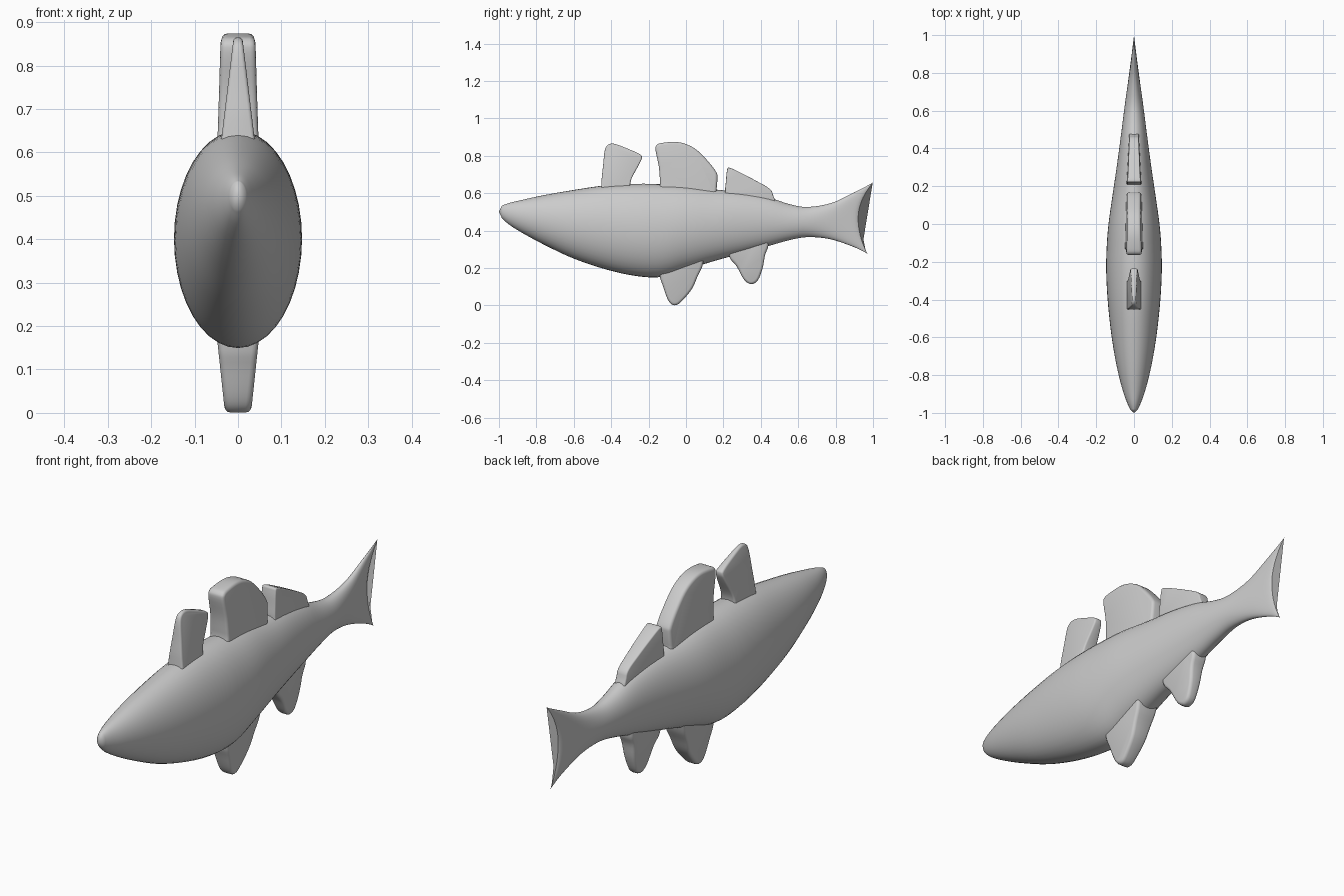
import bpy, bmesh, math
from mathutils import Vector

if "Cube" in bpy.data.objects:
    bpy.data.objects.remove(bpy.data.objects["Cube"])


def spline(pts, steps, closed=False):
    """Catmull-Rom samples through tuples of any length."""
    n, out = len(pts), []
    get = (lambda i: pts[i % n]) if closed else (lambda i: pts[max(0, min(n - 1, i))])
    for i in range(n if closed else n - 1):
        a, b, c, d = (get(i + k) for k in (-1, 0, 1, 2))
        for s in range(steps):
            t = s / steps
            out.append(tuple(
                0.5 * (2 * q + (r - p) * t + (2 * p - 5 * q + 4 * r - u) * t * t
                       + (3 * q - p - 3 * r + u) * t ** 3)
                for p, q, r, u in zip(a, b, c, d)))
    if not closed:
        out.append(pts[-1])
    return out


def finish(bm, name, angle):
    bmesh.ops.recalc_face_normals(bm, faces=bm.faces)
    me = bpy.data.meshes.new(name)
    bm.to_mesh(me)
    bm.free()
    ob = bpy.data.objects.new(name, me)
    bpy.context.collection.objects.link(ob)
    bpy.ops.object.select_all(action='DESELECT')
    ob.select_set(True)
    bpy.context.view_layer.objects.active = ob
    bpy.ops.object.shade_smooth_by_angle(angle=math.radians(angle))
    return ob


# Body and tail: y, top z, bottom z, half width, backward sweep of top and bottom
stations = [
    (-0.985, .532, .468, .018, 0, 0),
    (-0.95, .546, .435, .035, 0, 0),
    (-0.88, .563, .390, .060, 0, 0),
    (-0.76, .589, .325, .090, 0, 0),
    (-0.60, .617, .250, .118, 0, 0),
    (-0.42, .643, .190, .138, 0, 0),
    (-0.26, .650, .156, .147, 0, 0),
    (-0.13, .648, .152, .145, 0, 0),
    (0.00, .640, .190, .135, 0, 0),
    (0.15, .620, .237, .114, 0, 0),
    (0.30, .605, .278, .092, 0, 0),
    (0.44, .578, .317, .073, 0, 0),
    (0.55, .542, .348, .059, 0, 0),
    (0.65, .526, .365, .046, 0, 0),
    (0.75, .548, .354, .032, .03, .02),
    (0.84, .605, .315, .020, .06, .05),
    (0.90, .640, .287, .011, .07, .05),
    (0.92, .657, .275, .003, .08, .05),
]
SIDES = 40
bm = bmesh.new()
rings = []
for y, top, bot, half, st, sb in spline(stations, 4):
    ring = []
    for k in range(SIDES):
        a = math.tau * k / SIDES
        s = math.sin(a)
        ring.append(bm.verts.new((half * math.cos(a),
                                  y + (st if s > 0 else sb) * s * s,
                                  (top + bot) / 2 + (top - bot) / 2 * s)))
    rings.append(ring)
for r, q in zip(rings, rings[1:]):
    for k in range(SIDES):
        j = (k + 1) % SIDES
        bm.faces.new((r[k], r[j], q[j], q[k]))
nose = bm.verts.new((0, -1, .5))
for k in range(SIDES):
    bm.faces.new((nose, rings[0][(k + 1) % SIDES], rings[0][k]))
bm.faces.new(rings[-1])
finish(bm, "body_and_tail", 60)


# Fins: outline in (y, z), thickness tapering from root to tip and front to back
def fin(name, outline, root, tip, back=1.0, round_edge=0.014):
    pts = spline(outline, 4, closed=True)
    z0, z1 = root[0], tip[0]
    y0, y1 = min(p[0] for p in pts), max(p[0] for p in pts)
    bm = bmesh.new()
    sides = []
    for sign in (1, -1):
        loop = []
        for y, z in pts:
            h = root[1] + (tip[1] - root[1]) * (z - z0) / (z1 - z0)
            h -= root[1] * (1 - back) * (y - y0) / (y1 - y0)
            loop.append(bm.verts.new((sign * max(h, .004), y, z)))
        sides.append(loop)
    a, b = sides
    caps = [bm.faces.new(a), bm.faces.new(b[::-1])]
    for i in range(len(a)):
        j = (i + 1) % len(a)
        bm.faces.new((a[i], b[i], b[j], a[j]))
    rim = list({e for f in caps for e in f.edges})
    bmesh.ops.recalc_face_normals(bm, faces=bm.faces)
    bmesh.ops.bevel(bm, geom=rim, offset=round_edge, segments=3, profile=0.5,
                    affect='EDGES', clamp_overlap=True)
    return finish(bm, name, 50)


fin("front_dorsal_fin",
    [(-.44, .58), (-.452, .65), (-.443, .75), (-.434, .83), (-.418, .858), (-.385, .864),
     (-.33, .845), (-.25, .81), (-.236, .79), (-.25, .755), (-.29, .68), (-.30, .63), (-.30, .58)],
    (.65, .036), (.865, .010), round_edge=.008)
fin("middle_dorsal_fin",
    [(-.13, .57), (-.138, .65), (-.145, .74), (-.163, .83), (-.157, .857), (-.13, .868), (-.06, .874),
     (0, .862), (.06, .829), (.12, .768), (.162, .712), (.168, .68), (.162, .61), (.15, .56)],
    (.64, .048), (.87, .040), back=.8)
fin("rear_dorsal_fin",
    [(.22, .53), (.209, .60), (.213, .66), (.219, .72), (.232, .736), (.30, .705),
     (.38, .663), (.445, .625), (.465, .59), (.46, .53)],
    (.60, .040), (.74, .036), back=.6)
fin("pelvic_fin",
    [(-.13, .24), (-.14, .16), (-.122, .10), (-.10, .037), (-.08, .008), (-.055, .001),
     (-.025, .02), (.03, .085), (.06, .15), (.09, .22), (.08, .28)],
    (.16, .047), (0, .030))
fin("anal_fin",
    [(.24, .34), (.232, .26), (.27, .21), (.305, .145), (.33, .120), (.355, .114),
     (.385, .135), (.41, .20), (.423, .27), (.44, .32), (.42, .37)],
    (.28, .040), (.115, .026), back=.85)
